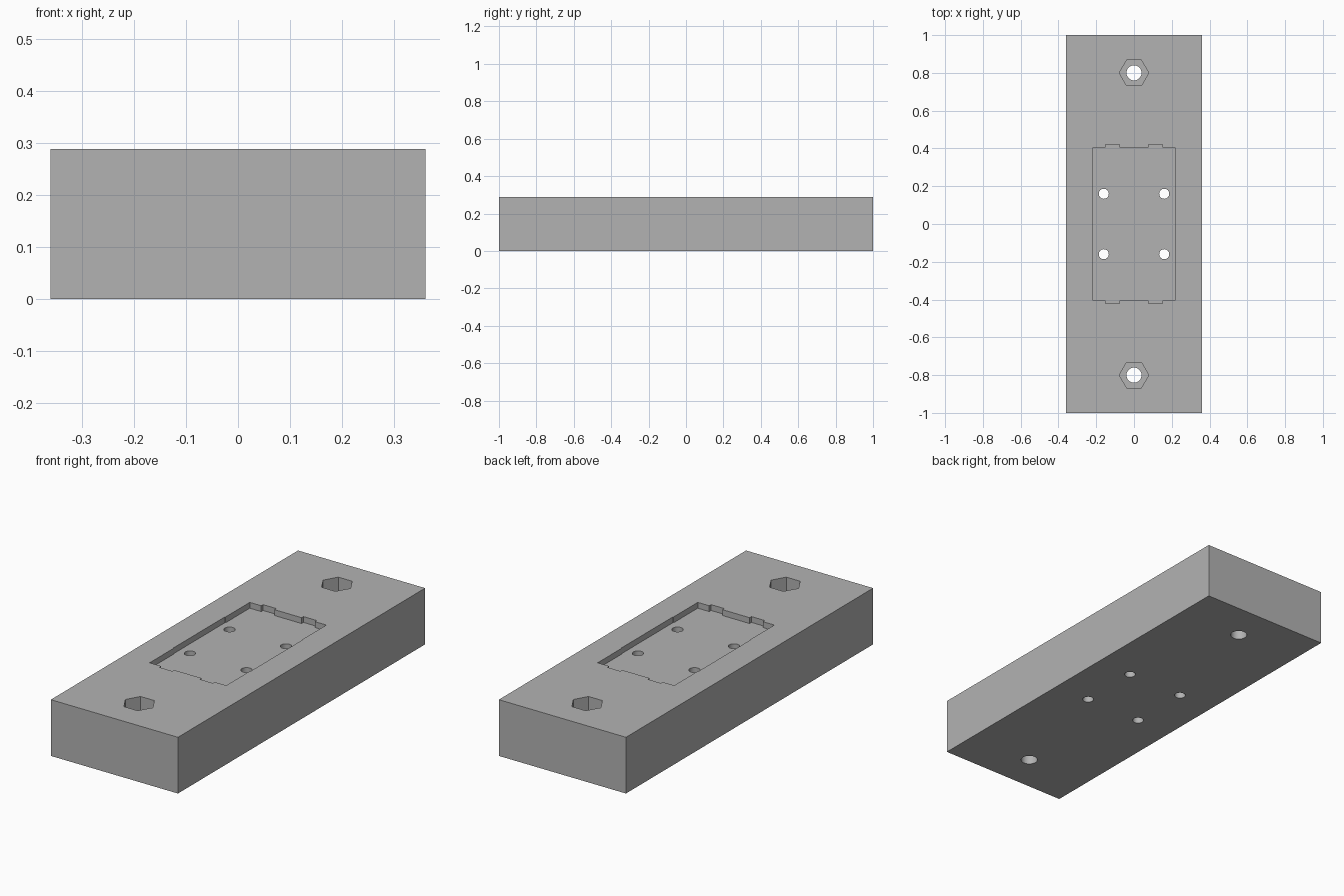
import bpy
import bmesh
import math

LENGTH, WIDTH, HEIGHT = 2.0, 0.72, 0.288
POCKET_DEPTH = 0.03
NUT_DEPTH = 0.1

cube = bpy.data.objects.get("Cube")
if cube:
    bpy.data.objects.remove(cube, do_unlink=True)

grey = bpy.data.materials.new("plain grey")
grey.use_nodes = True
grey.diffuse_color = (0.45, 0.45, 0.45, 1)
grey.node_tree.nodes["Principled BSDF"].inputs["Base Color"].default_value = grey.diffuse_color


def prism(name, outline, bottom, top):
    """Extrude a flat outline between two heights."""
    bm = bmesh.new()
    face = bm.faces.new([bm.verts.new((x, y, bottom)) for x, y in outline])
    grown = bmesh.ops.extrude_face_region(bm, geom=[face])["geom"]
    verts = [v for v in grown if isinstance(v, bmesh.types.BMVert)]
    bmesh.ops.translate(bm, vec=(0, 0, top - bottom), verts=verts)
    bmesh.ops.recalc_face_normals(bm, faces=bm.faces)
    mesh = bpy.data.meshes.new(name)
    bm.to_mesh(mesh)
    bm.free()
    mesh.materials.append(grey)
    obj = bpy.data.objects.new(name, mesh)
    bpy.context.scene.collection.objects.link(obj)
    return obj


def ring(x, y, radius, sides):
    turn = math.tau / sides
    return [(x + radius * math.cos(i * turn), y + radius * math.sin(i * turn))
            for i in range(sides)]


def cut(target, name, outline, bottom, top=HEIGHT + 0.1):
    """Subtract a prism from the target and discard the cutter."""
    cutter = prism(name, outline, bottom, top)
    cutter.hide_render = True
    mod = target.modifiers.new(name, "BOOLEAN")
    mod.operation = "DIFFERENCE"
    mod.solver = "EXACT"
    mod.object = cutter
    bpy.ops.object.modifier_apply(modifier=mod.name)
    bpy.data.objects.remove(cutter, do_unlink=True)


# Rectangular block
hx, hy = WIDTH / 2, LENGTH / 2
block = prism("mounting_block", [(-hx, -hy), (hx, -hy), (hx, hy), (-hx, hy)], 0, HEIGHT)
bpy.context.view_layer.objects.active = block
block.select_set(True)

# Shallow pocket with small tab notches, mirrored from one quarter
quarter = [(0.22, 0.21), (0.217, 0.21), (0.217, 0.405), (0.152, 0.405),
           (0.152, 0.42), (0.077, 0.42), (0.077, 0.405)]
half = quarter + [(-x, y) for x, y in reversed(quarter)]
pocket = half + [(-x, -y) for x, y in half]
cut(block, "pocket_cutter", pocket, HEIGHT - POCKET_DEPTH)

# Four screw holes through the pocket floor
for sx in (-1, 1):
    for sy in (-1, 1):
        cut(block, "screw_hole_cutter", ring(0.16 * sx, 0.16 * sy, 0.0265, 32), -0.1)

# Hexagonal nut recess and bolt hole at each end
for y in (-0.8, 0.8):
    cut(block, "nut_recess_cutter", ring(0, y, 0.078, 6), HEIGHT - NUT_DEPTH)
    cut(block, "bolt_hole_cutter", ring(0, y, 0.04, 32), -0.1)

bpy.ops.object.shade_smooth_by_angle(angle=math.radians(30))
